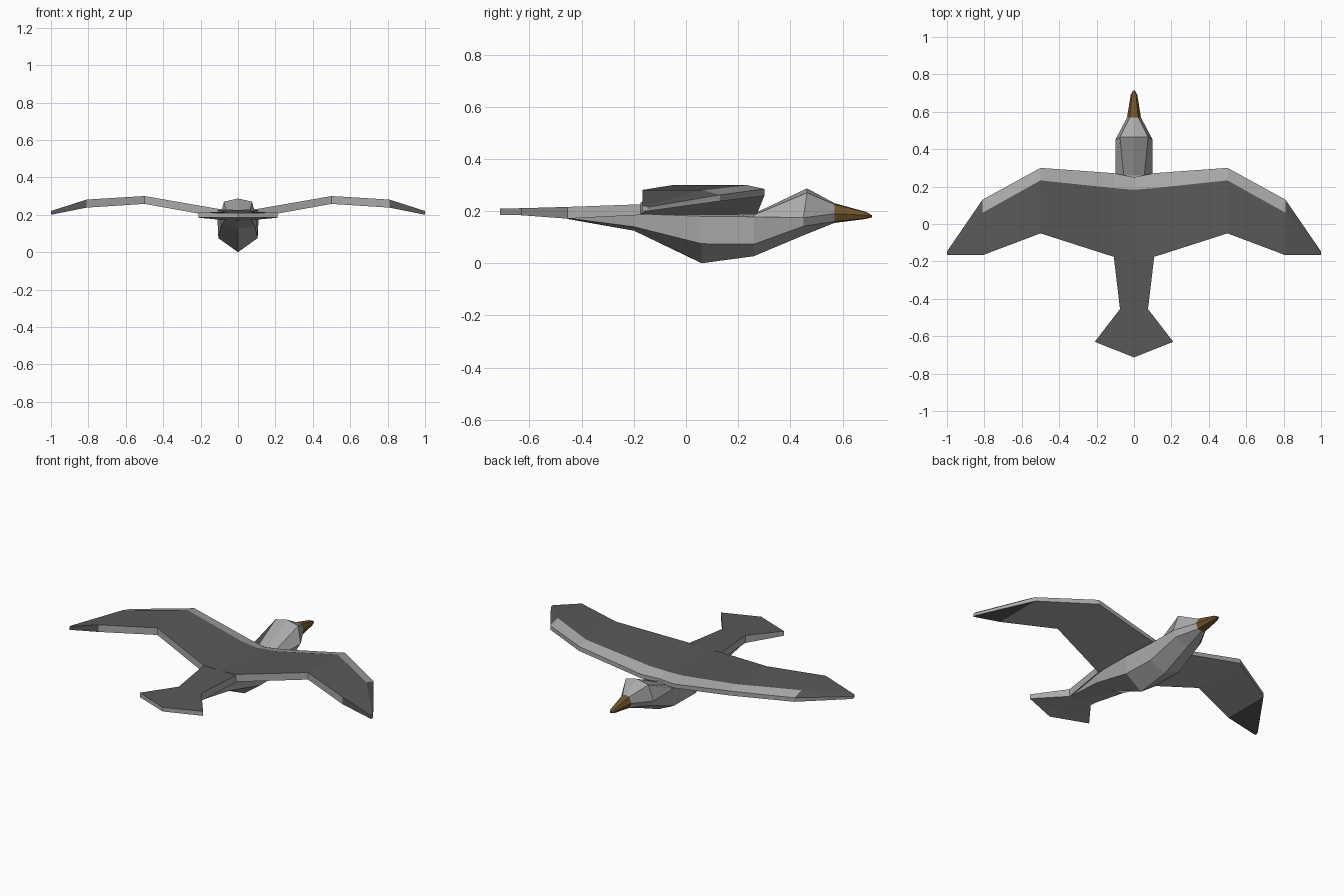
import bpy, bmesh

cube = bpy.data.objects.get("Cube")
if cube:
    bpy.data.objects.remove(cube)


def material(name, rgb):
    m = bpy.data.materials.new(name)
    m.use_nodes = True
    m.diffuse_color = (*rgb, 1)
    m.node_tree.nodes["Principled BSDF"].inputs["Base Color"].default_value = (*rgb, 1)
    return m


pale = material("pale_grey", (0.40, 0.40, 0.40))
dark = material("dark_grey", (0.10, 0.10, 0.10))
brown = material("beak_brown", (0.165, 0.09, 0.025))


def loft(name, rings, mats, rule=lambda span, side: 0):
    """Skin matching rings; rule picks the material from span and side numbers."""
    bm = bmesh.new()
    rows = [[bm.verts.new(p) for p in ring] for ring in rings]
    n = len(rows[0])
    for i in range(len(rows) - 1):
        for j in range(n):
            k = (j + 1) % n
            f = bm.faces.new((rows[i][j], rows[i][k], rows[i + 1][k], rows[i + 1][j]))
            f.material_index = rule(i, j)
    bm.faces.new(rows[0])
    bm.faces.new(rows[-1])
    bmesh.ops.remove_doubles(bm, verts=bm.verts, dist=0.0005)
    bmesh.ops.recalc_face_normals(bm, faces=bm.faces)
    mesh = bpy.data.meshes.new(name)
    bm.to_mesh(mesh)
    bm.free()
    for m in mats:
        mesh.materials.append(m)
    obj = bpy.data.objects.new(name, mesh)
    bpy.context.collection.objects.link(obj)
    return obj


def hull_ring(y, crown, upper, side, lower, keel, lean=0):
    """Eight-sided section; upper, side and lower are (half width, height)."""
    half = [upper, side, lower]
    pts = [(0, crown)] + half + [(0, keel)] + [(-x, z) for x, z in reversed(half)]
    return [(x, y + (lean if z > 0.25 else 0), z) for x, z in pts]


# Body, neck and head
muzzle = hull_ring(0.57, 0.23, (0.022, 0.225), (0.037, 0.19), (0.025, 0.16), 0.155)
loft("body", [
    hull_ring(-0.455, 0.20, (0.05, 0.20), (0.073, 0.195), (0.07, 0.173), 0.17),
    hull_ring(-0.20, 0.20, (0.07, 0.20), (0.10, 0.19), (0.09, 0.14), 0.125),
    hull_ring(0.06, 0.20, (0.07, 0.20), (0.11, 0.18), (0.105, 0.075), 0.0),
    hull_ring(0.26, 0.19, (0.055, 0.185), (0.10, 0.178), (0.10, 0.073), 0.027),
    hull_ring(0.45, 0.287, (0.075, 0.27), (0.10, 0.175), (0.08, 0.142), 0.107, 0.014),
    muzzle], [pale])

# Beak
loft("beak", [
    muzzle,
    hull_ring(0.69, 0.197, (0.011, 0.195), (0.018, 0.184), (0.012, 0.172), 0.17),
    hull_ring(0.713, 0.184, (0.003, 0.183), (0.006, 0.18), (0.004, 0.177), 0.176)], [brown])

# Wings: x, front y, front z, crest y, rear y, top z, bottom z
stations = [
    (0.00, 0.250, 0.205, 0.183, -0.175, 0.225, 0.185),
    (0.11, 0.272, 0.212, 0.192, -0.175, 0.232, 0.188),
    (0.50, 0.300, 0.285, 0.233, -0.050, 0.300, 0.258),
    (0.81, 0.130, 0.262, 0.060, -0.167, 0.281, 0.238),
    (1.00, -0.147, 0.215, -0.153, -0.167, 0.220, 0.200)]


def wing_ring(sign, x, front, lip, crest, rear, top, bottom):
    return [(sign * x, y, z) for y, z in (
        (front, bottom), (front, lip), (crest, top), (rear, top), (rear, bottom))]


span = [wing_ring(-1, *s) for s in reversed(stations[1:])]
span += [wing_ring(1, *s) for s in stations]


# Dark upper side, pale edges and underside; tips dark except the front lip
def wing_rule(i, side):
    tip = i in (0, len(span) - 2)
    return 1 if side == 2 or (tip and side > 0) else 0


loft("wings", span, [pale, dark], wing_rule)

# Tail: y, half width, top z, bottom z
fan = [(-0.10, 0.108, 0.222, 0.19), (-0.175, 0.108, 0.226, 0.185), (-0.455, 0.075, 0.216, 0.171),
       (-0.63, 0.21, 0.211, 0.184), (-0.713, 0.0, 0.21, 0.186)]
loft("tail", [[(-w, y, t), (w, y, t), (w, y, b), (-w, y, b)] for y, w, t, b in fan],
     [pale, dark], lambda i, side: 1 if side == 0 else 0)
